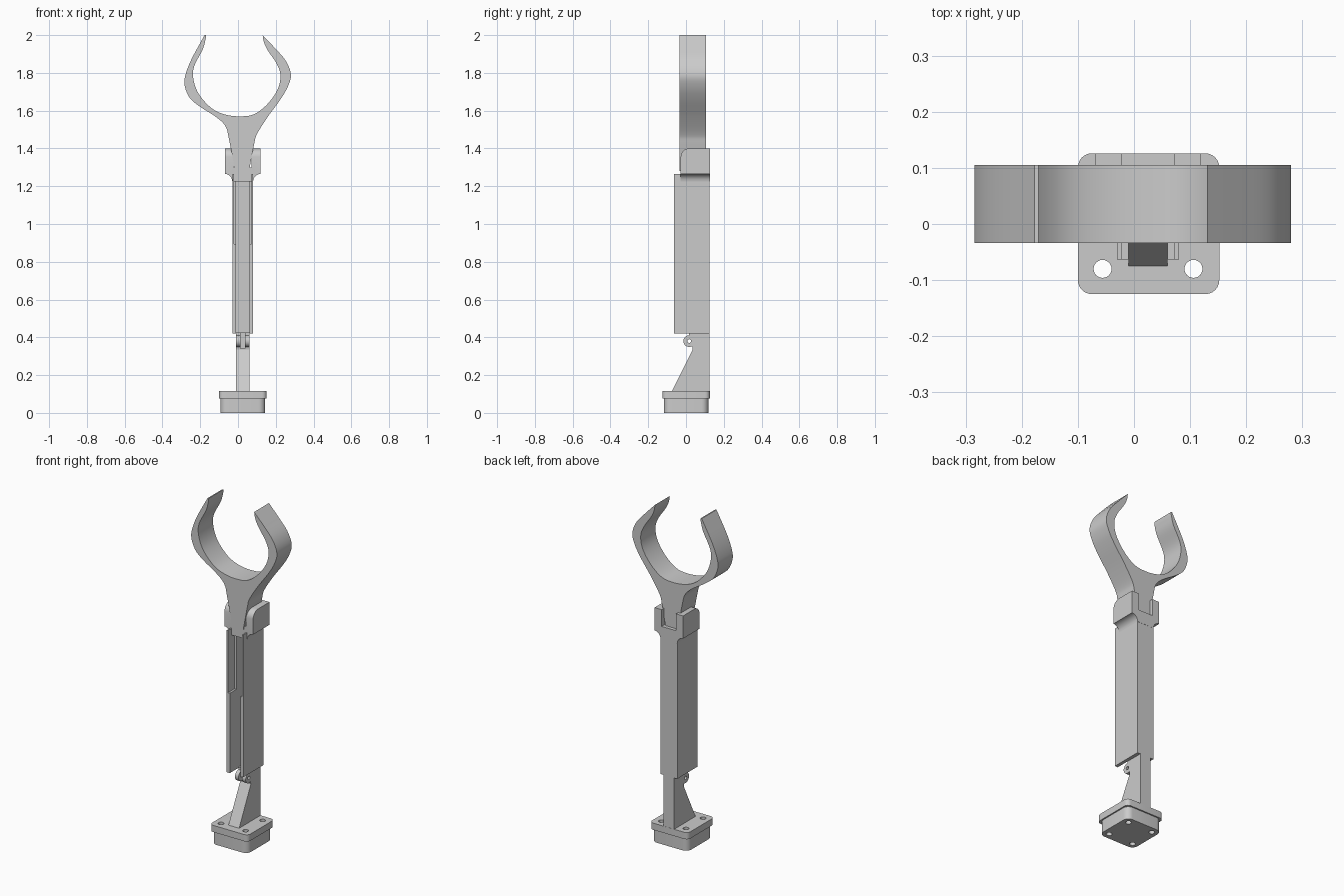
import bpy, bmesh
from math import sin, cos, radians
from mathutils import Vector

cube = bpy.data.objects.get("Cube")
if cube:
    bpy.data.objects.remove(cube, do_unlink=True)

grey = bpy.data.materials.new("plain_grey")
grey.use_nodes = True
colour = (0.6, 0.6, 0.6, 1)
grey.diffuse_color = colour
grey.node_tree.nodes["Principled BSDF"].inputs["Base Color"].default_value = colour

MID = 0.025  # x of the column's centre line


def prism(name, pts, axis, lo, hi, bevel=0, rule=None):
    """Extrude a 2D profile along an axis; bevel the edges chosen by a rule."""
    place = {"x": lambda p, d: (d, p[0], p[1]),
             "y": lambda p, d: (p[0], d, p[1]),
             "z": lambda p, d: (p[0], p[1], d)}[axis]
    bm = bmesh.new()
    ends = [[bm.verts.new(place(p, d)) for p in pts] for d in (lo, hi)]
    for ring in ends:
        bm.faces.new(ring)
    n = len(pts)
    for i in range(n):
        j = (i + 1) % n
        bm.faces.new((ends[0][i], ends[0][j], ends[1][j], ends[1][i]))
    bmesh.ops.recalc_face_normals(bm, faces=bm.faces)
    if bevel:
        edges = [e for e in bm.edges if rule(e.verts[0].co, e.verts[1].co)]
        bmesh.ops.bevel(bm, geom=edges, offset=bevel, segments=6,
                        profile=0.5, affect="EDGES")
    mesh = bpy.data.meshes.new(name)
    bm.to_mesh(mesh)
    bm.free()
    mesh.materials.append(grey)
    obj = bpy.data.objects.new(name, mesh)
    bpy.context.collection.objects.link(obj)
    return obj


def rect(x0, x1, y0, y1):
    return [(x0, y0), (x1, y0), (x1, y1), (x0, y1)]


def arc(cx, cy, r, a0, a1, n):
    return [(cx + r * cos(radians(a0 + (a1 - a0) * i / n)),
             cy + r * sin(radians(a0 + (a1 - a0) * i / n))) for i in range(n + 1)]


def circle(cx, cy, r, n=24):
    return arc(cx, cy, r, 0, 360, n)[:-1]


def smooth_path(pts, steps=5):
    """Catmull-Rom curve through the points."""
    p = [Vector(q) for q in pts]
    p = [2 * p[0] - p[1]] + p + [2 * p[-1] - p[-2]]
    out = []
    for a, b, c, d in zip(p, p[1:], p[2:], p[3:]):
        for i in range(steps):
            t = i / steps
            out.append(0.5 * (2 * b + (c - a) * t + (2 * a - 5 * b + 4 * c - d) * t ** 2
                              + (3 * b - a - 3 * c + d) * t ** 3))
    return out + [p[-2]]


def cut(obj, cutters):
    for c in cutters:
        c.hide_render = True
        mod = obj.modifiers.new("cut", "BOOLEAN")
        mod.operation, mod.solver, mod.object = "DIFFERENCE", "EXACT", c
    deps = bpy.context.evaluated_depsgraph_get()
    mesh = bpy.data.meshes.new_from_object(obj.evaluated_get(deps))
    obj.modifiers.clear()
    obj.data = mesh
    for c in cutters:
        bpy.data.objects.remove(c, do_unlink=True)


def upright(a, b):
    return abs(a.z - b.z) > 0.01


# Base: flanged plate on a smaller block, with four screw holes
plate = prism("base_plate", rect(MID - 0.125, MID + 0.127, -0.125, 0.126), "z",
              0.075, 0.115, 0.025, upright)
block = prism("base_block", rect(MID - 0.118, MID + 0.119, -0.117, 0.118), "z",
              0, 0.075, 0.035, upright)
for part in (plate, block):
    cut(part, [prism("screw_cutter", circle(MID + sx * 0.081, sy * 0.08, 0.016), "z", -0.1, 0.2)
               for sx in (-1, 1) for sy in (-1, 1)])

# Strut: sloped gusset ending in a slotted pivot knuckle
knuckle = arc(0.017, 0.38, 0.031, 90, 300, 16)
strut = prism("strut", [(-0.075, 0.115), (0.125, 0.115), (0.125, 0.425), (0.017, 0.425)]
              + knuckle + [(0.035, 0.335)], "x", MID - 0.035, MID + 0.035)
cut(strut, [prism("pivot_cutter", circle(0.017, 0.38, 0.01, 16), "x", -0.1, 0.2),
            prism("slot_cutter", rect(-0.05, 0.05, 0.34, 0.5), "x", MID - 0.012, MID + 0.012)])


# Housing: front-opening channel, with thinner front lips in its upper part
def channel(lip):
    right = [(0.055, -0.063), (0.055 - lip, -0.063), (0.055 - lip, 0),
             (0.035, 0), (0.035, 0.1)]
    if lip == 0.02:
        del right[2:4]
    half = [(0.055, 0.125)] + right
    return ([(MID + x, y) for x, y in half]
            + [(MID - x, y) for x, y in reversed(half)])


prism("housing_lower", channel(0.02), "z", 0.42, 0.895)
prism("housing_upper", channel(0.008), "z", 0.895, 1.265)

# Bracket: U-shaped cradle with rounded front shoulders and flared underside
half = ([(0.047, 1.3), (0.047, 1.4), (0.094, 1.4), (0.094, 1.265)]
        + arc(0.095, 1.225, 0.04, 90, 180, 6)[1:])
bracket = [(MID + x, z) for x, z in half] + [(MID - x, z) for x, z in reversed(half)]
prism("bracket", bracket, "y", -0.028, 0.126, 0.045,
      lambda a, b: max(a.y, b.y) < -0.02 and min(a.z, b.z) > 1.39)

# Clamp: open ring with flared tips on a tapering stem
outer_left = [(-0.015, 1.28), (-0.048, 1.45), (-0.066, 1.517), (-0.114, 1.565),
              (-0.204, 1.623), (-0.257, 1.67), (-0.283, 1.735), (-0.278, 1.79),
              (-0.246, 1.873), (-0.177, 2.0)]
inner = [(-0.17, 1.985), (-0.186, 1.926), (-0.232, 1.835), (-0.236, 1.767),
         (-0.207, 1.687), (-0.14, 1.613), (-0.07, 1.58), (0.008, 1.57),
         (0.085, 1.581), (0.156, 1.635), (0.21, 1.713), (0.225, 1.788),
         (0.204, 1.85), (0.16, 1.915), (0.138, 1.96), (0.13, 2.0)]
outer_right = [(0.183, 1.945), (0.251, 1.867), (0.28, 1.793), (0.265, 1.73),
               (0.225, 1.66), (0.156, 1.565), (0.1, 1.475), (0.085, 1.42), (0.058, 1.28)]
prism("clamp", smooth_path(outer_left) + [Vector((-0.17, 2.0))] + smooth_path(inner)
      + smooth_path(outer_right), "y", -0.034, 0.105)

# Smooth curved walls, keep hard edges
bpy.ops.object.select_all(action="DESELECT")
for obj in bpy.context.collection.objects:
    if obj.type == "MESH" and obj.data.materials and obj.data.materials[0] == grey:
        obj.select_set(True)
        bpy.context.view_layer.objects.active = obj
bpy.ops.object.shade_smooth_by_angle(angle=radians(30))
